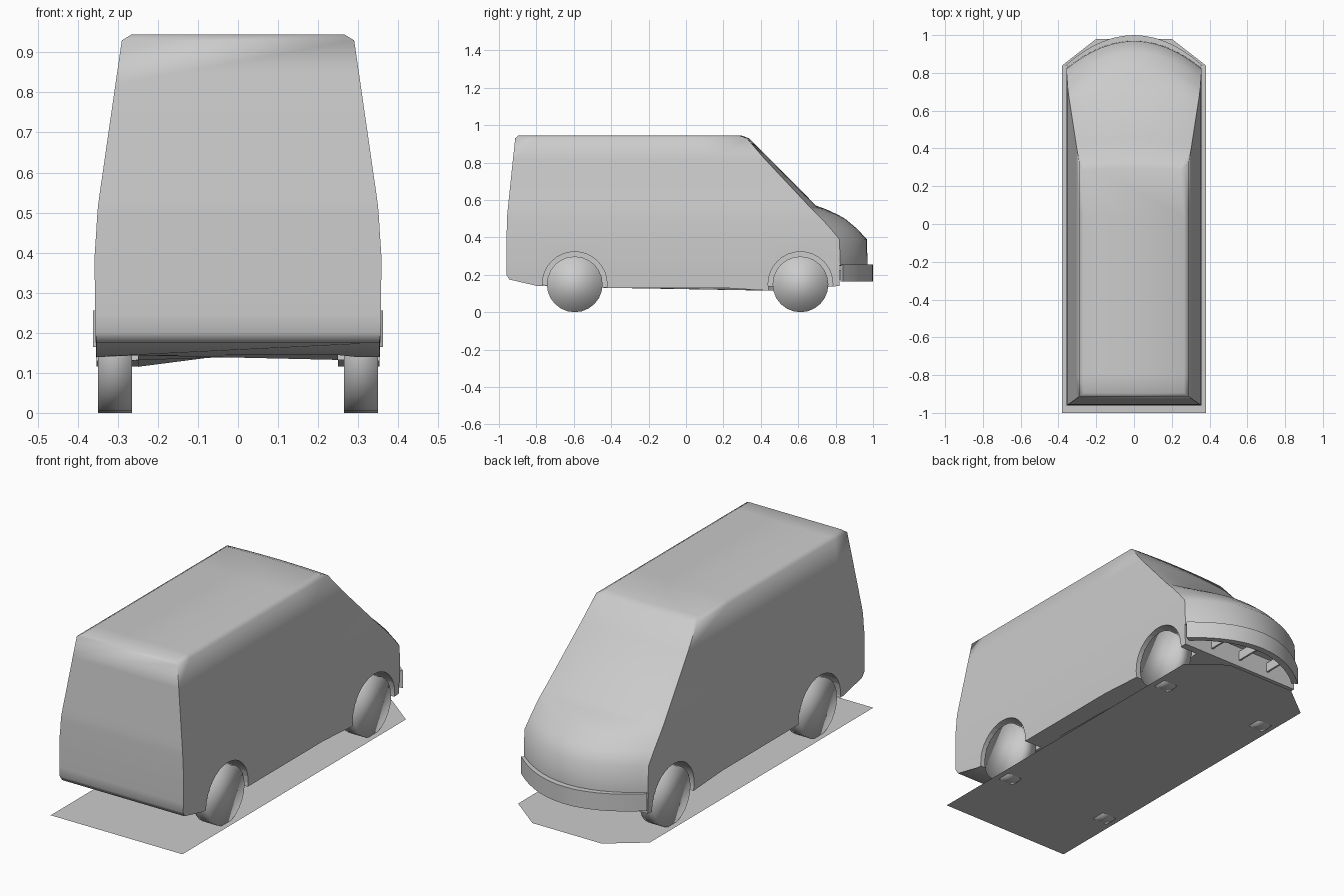
import bpy, bmesh, math
from mathutils import Matrix

if "Cube" in bpy.data.objects:
    bpy.data.objects.remove(bpy.data.objects["Cube"])

grey = bpy.data.materials.new("plain grey")
grey.diffuse_color = (0.6, 0.6, 0.6, 1)
grey.use_nodes = True
grey.node_tree.nodes["Principled BSDF"].inputs["Base Color"].default_value = grey.diffuse_color

ARC = 16                                    # segments across the curved nose
T = [0, 0.085, 0.29, 0.65, 0.79, 1]         # stations along each side
SILL = [0.175, 0.14, 0.13, 0.13, 0.115, 0.14]  # lower edge height per station


def make(name, bm, recalc=True):
    if recalc:
        bmesh.ops.recalc_face_normals(bm, faces=bm.faces)
    me = bpy.data.meshes.new(name)
    bm.to_mesh(me)
    bm.free()
    me.materials.append(grey)
    ob = bpy.data.objects.new(name, me)
    bpy.context.collection.objects.link(ob)
    return ob


def activate(ob):
    bpy.ops.object.select_all(action='DESELECT')
    ob.select_set(True)
    bpy.context.view_layer.objects.active = ob


def smooth(ob, deg):
    activate(ob)
    bpy.ops.object.shade_smooth_by_angle(angle=math.radians(deg), keep_sharp_edges=True)


def nose(w, ys, yc):
    """Curved front line from the right corner to the left corner."""
    pts = []
    for i in range(ARC + 1):
        x = w * math.cos(math.pi * i / ARC) * 0.5 + w * (1 - 2 * i / ARC) * 0.5
        pts.append((x, ys + (yc - ys) * (1 - (x / w) ** 2)))
    return pts


def cylinder_x(bm, x, y, z, r, depth, n):
    m = Matrix.Translation((x, y, z)) @ Matrix.Rotation(math.pi / 2, 4, 'Y')
    bmesh.ops.create_cone(bm, cap_ends=True, segments=n, radius1=r, radius2=r,
                          depth=depth, matrix=m)


# Body: horizontal sections (height, half width, rear y, nose y at side, nose y at centre)
LEVELS = [
    (None, 0.353, -0.945, 0.82, 0.82),
    (0.20, 0.356, -0.96, 0.82, 0.82),
    (0.248, 0.357, -0.96, 0.82, 0.82),
    (0.252, 0.357, -0.96, 0.825, 0.97),
    (0.39, 0.358, -0.96, 0.82, 0.968),
    (0.45, 0.354, -0.958, 0.77, 0.91),
    (0.50, 0.351, -0.957, 0.725, 0.85),
    (0.52, 0.349, -0.956, 0.705, 0.815),
    (0.55, 0.345, -0.953, 0.675, 0.75),
    (0.57, 0.342, -0.951, 0.655, 0.695),
    (0.82, 0.306, -0.925, 0.42, 0.448),
    (0.93, 0.29, -0.913, 0.325, 0.337),
    (0.945, 0.265, -0.895, 0.285, 0.295),
]
bm = bmesh.new()
rings = []
for z, w, rear, ys, yc in LEVELS:
    heights = SILL if z is None else [z] * 6
    right = [(w, rear + (ys - rear) * t, h) for t, h in zip(T, heights)]
    front = [(x, y, heights[-1]) for x, y in nose(w, ys, yc)[1:-1]]
    left = [(-x, y, h) for x, y, h in reversed(right)]
    rings.append([bm.verts.new(p) for p in right + front + left])
n = len(rings[0])
for a, b in zip(rings, rings[1:]):
    for i in range(n):
        j = (i + 1) % n
        bm.faces.new((a[i], a[j], b[j], b[i]))
bm.faces.new(rings[-1])
bm.faces.new(rings[0][::-1])
# crisp corners and pillars up to the gutter line, and the gutter itself
corners = (0, 5, 5 + ARC, n - 1)
gutter = 10
for a, b in zip(rings[:gutter], rings[1:gutter + 1]):
    for c in corners:
        bm.edges.get((a[c], b[c])).smooth = False
for i in list(range(5)) + list(range(5 + ARC, n - 1)):
    bm.edges.get((rings[gutter][i], rings[gutter][i + 1])).smooth = False
body = make("van_body", bm)

# Wheel wells cut into the body
AXLES = (-0.595, 0.612)
bm = bmesh.new()
for y in AXLES:
    for s in (-1, 1):
        cylinder_x(bm, s * 0.33, y, 0.15, 0.173, 0.16, 32)
cutter = make("wheel_well_cutter", bm)
cutter.hide_render = True
mod = body.modifiers.new("wells", 'BOOLEAN')
mod.operation = 'DIFFERENCE'
mod.solver = 'EXACT'
mod.object = cutter
activate(body)
bpy.ops.object.modifier_apply(modifier=mod.name)
bpy.data.objects.remove(cutter)
smooth(body, 62)

# Wheels, smooth all over
for y, label in zip(AXLES, ("rear", "front")):
    for s, side in ((-1, "left"), (1, "right")):
        bm = bmesh.new()
        cylinder_x(bm, s * 0.307, y, 0.149, 0.149, 0.086, 24)
        for f in bm.faces:
            f.smooth = True
        make(f"{label}_{side}_wheel", bm)

# Front bumper: curved band wrapped round the nose
bm = bmesh.new()
outer, inner = nose(0.362, 0.84, 1.0), nose(0.335, 0.825, 0.965)
sections = []
for (xo, yo), (xi, yi) in zip(outer, inner):
    sections.append([bm.verts.new(p) for p in
                     ((xo, yo, 0.165), (xo, yo, 0.255), (xi, yi, 0.255), (xi, yi, 0.165))])
for a, b in zip(sections, sections[1:]):
    for i in range(4):
        j = (i + 1) % 4
        bm.faces.new((a[i], b[i], b[j], a[j]))
bm.faces.new(sections[0])
bm.faces.new(sections[-1])
smooth(make("front_bumper", bm), 30)

# Thin struts between the bumper and the body
bm = bmesh.new()
for x, length in ((-0.18, 0.12), (0, 0.15), (0.18, 0.12)):
    m = Matrix.Translation((x, 0.815 + length / 2, 0.20)) @ Matrix.Diagonal((0.01, length, 0.05, 1))
    bmesh.ops.create_cube(bm, size=1, matrix=m)
make("bumper_struts", bm)

# Flat plate under the van with clipped front corners
bm = bmesh.new()
plate = [(0.38, -1), (0.38, 0.84), (0.2, 0.98), (-0.2, 0.98), (-0.38, 0.84), (-0.38, -1)]
bm.faces.new([bm.verts.new((x, y, 0.005)) for x, y in plate])
make("base_plate", bm, recalc=False)
